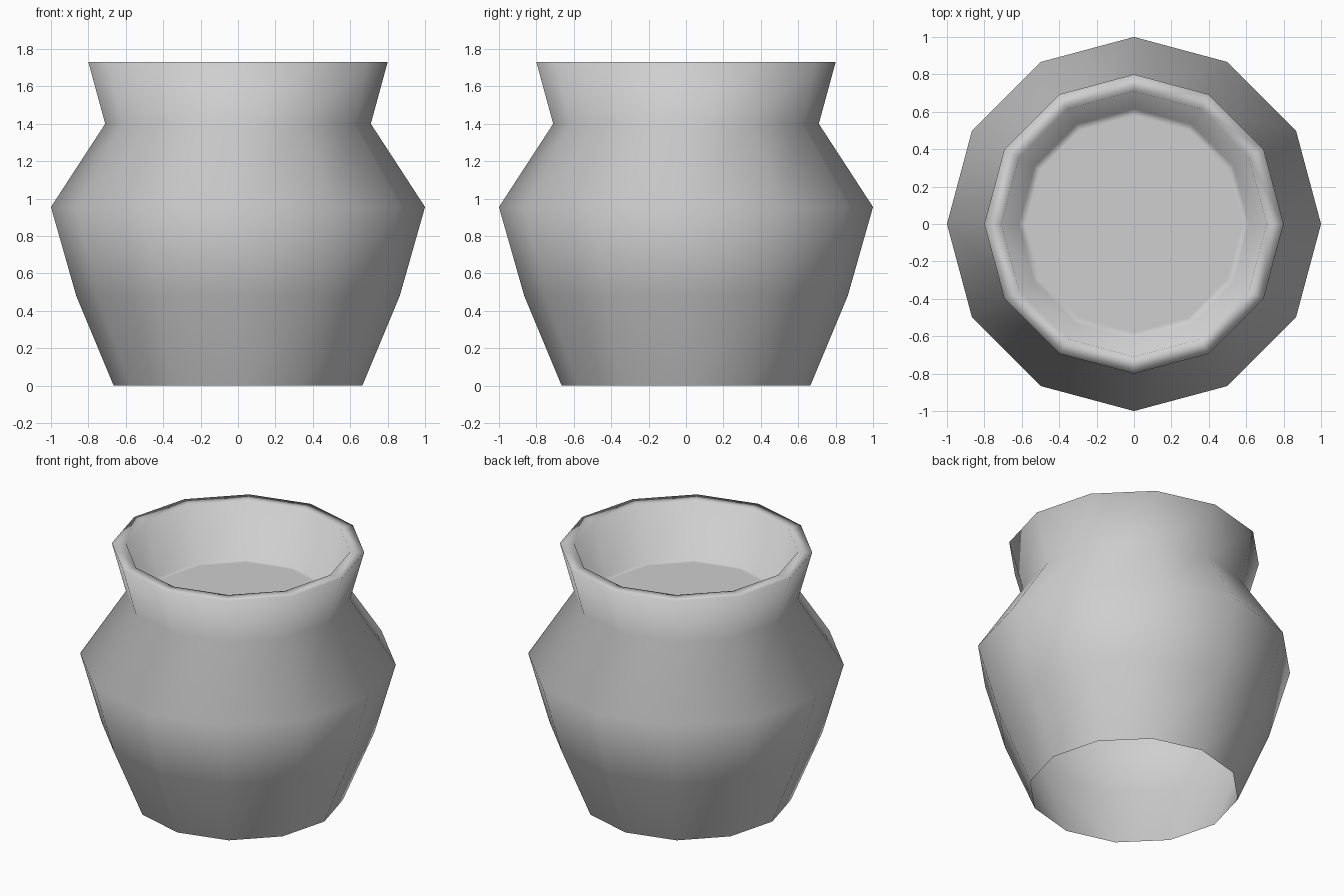
import bpy
import bmesh
from math import cos, sin, tau

default_cube = bpy.data.objects.get("Cube")
if default_cube:
    bpy.data.objects.remove(default_cube, do_unlink=True)

SIDES = 12

# Single clay colour
clay = bpy.data.materials.new("pale_grey_clay")
clay.use_nodes = True
grey = (0.62, 0.62, 0.62, 1)
clay.diffuse_color = grey
clay.node_tree.nodes["Principled BSDF"].inputs["Base Color"].default_value = grey

# (radius, height) from the open foot, up the outside, over the rim, down to the inner floor
profile = [
    (0.665, 0.0),
    (0.865, 0.48),
    (1.0, 0.955),
    (0.71, 1.40),
    (0.80, 1.73),
    (0.71, 1.73),
    (0.615, 1.36),
    (0.58, 1.36),
]


def lathe(name, points, material):
    """Turn a profile into a faceted shell, open at the start and capped at the end."""
    bm = bmesh.new()
    rings = [
        [bm.verts.new((r * cos(tau * i / SIDES), r * sin(tau * i / SIDES), z))
         for i in range(SIDES)]
        for r, z in points
    ]
    for low, high in zip(rings, rings[1:]):
        for i in range(SIDES):
            j = (i + 1) % SIDES
            bm.faces.new((low[i], low[j], high[j], high[i]))
    bm.faces.new(rings[-1])
    for face in bm.faces:
        face.smooth = True
    mesh = bpy.data.meshes.new(name)
    bm.to_mesh(mesh)
    bm.free()
    mesh.materials.append(material)
    obj = bpy.data.objects.new(name, mesh)
    bpy.context.collection.objects.link(obj)


# Pot with an open foot and a shallow floor inside the neck
lathe("pot", profile, clay)
